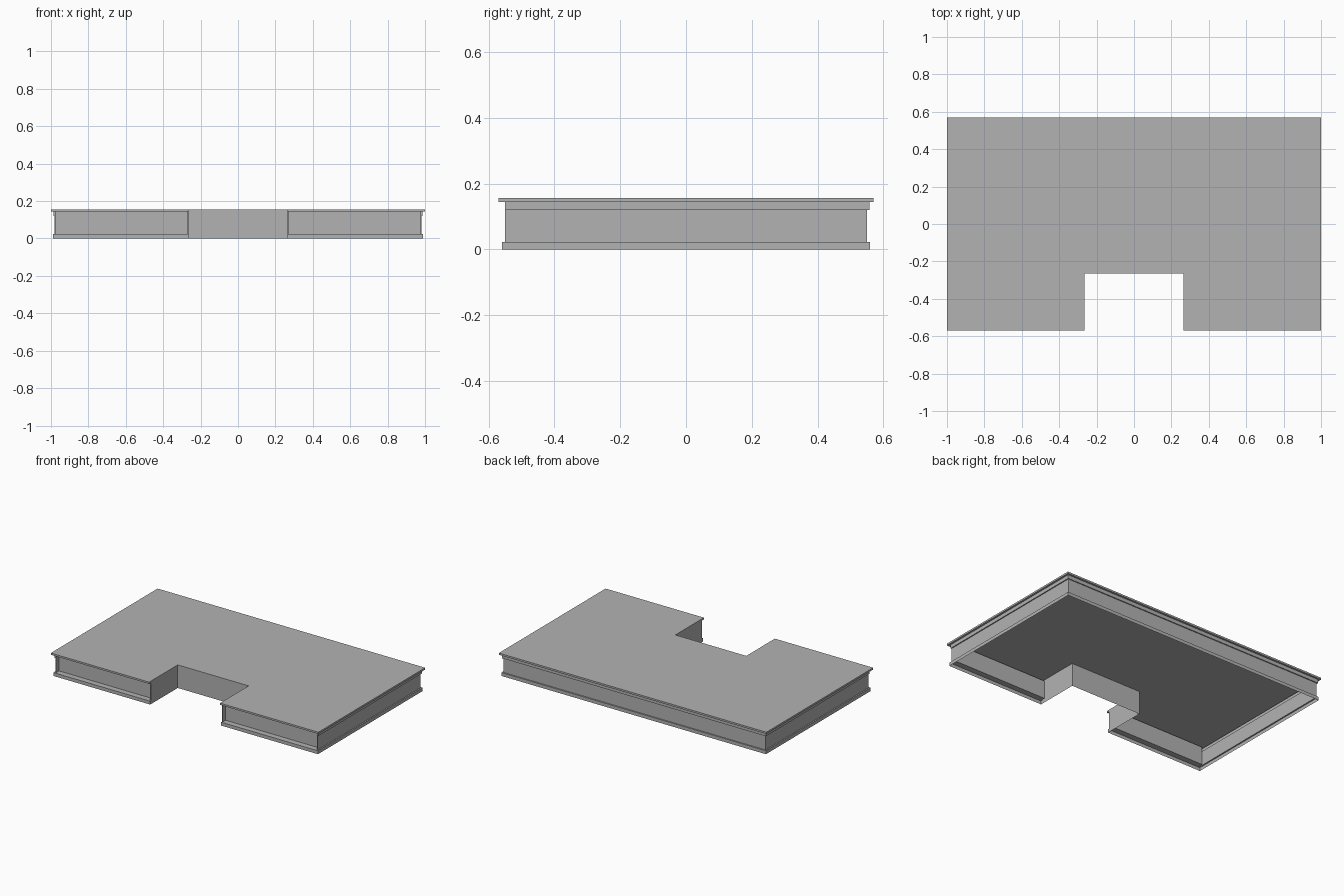
import bpy
import bmesh

cube = bpy.data.objects.get("Cube")
if cube:
    bpy.data.objects.remove(cube, do_unlink=True)

# One plain grey for everything
grey = bpy.data.materials.new("plain_grey")
grey.use_nodes = True
COLOR = (0.45, 0.45, 0.45, 1)
grey.diffuse_color = COLOR
grey.node_tree.nodes["Principled BSDF"].inputs["Base Color"].default_value = COLOR

# Half width, half depth, notch half width, notch back, recess depth
X, Y, N, NOTCH_Y, RECESS = 1.0, 0.57, 0.265, -0.265, 0.05
TOP, SLAB, MOULD, BASE = 0.156, 0.144, 0.12, 0.023
WALL, LIP, FOOT = 0.02, 0.013, 0.011


def make_object(name, polygons):
    """Build a flat-shaded sheet object from polygons."""
    bm = bmesh.new()
    for poly in polygons:
        bm.faces.new([bm.verts.new(p) for p in poly])
    bmesh.ops.remove_doubles(bm, verts=bm.verts[:], dist=0.0001)
    bmesh.ops.recalc_face_normals(bm, faces=bm.faces[:])
    mesh = bpy.data.meshes.new(name)
    bm.to_mesh(mesh)
    bm.free()
    mesh.materials.append(grey)
    obj = bpy.data.objects.new(name, mesh)
    bpy.context.collection.objects.link(obj)
    return obj


def path(offset, front, z):
    """Plan outline from one notch corner round the back to the other."""
    x, y, f = X - offset, Y - offset, front - Y
    half = [(N, f, z), (x, f, z), (x, y, z)]
    return [(-px, py, pz) for px, py, pz in half] + half[::-1]


def sweep(levels, closed_front=True):
    """Quads between consecutive (offset, front offset, z) levels."""
    rings = [path(*level) for level in levels]
    quads = []
    for a, b in zip(rings, rings[1:]):
        for i in range(len(a) - 1):
            if closed_front or i not in (0, 4):
                quads.append([a[i], a[i + 1], b[i + 1], b[i]])
    return quads


# Top slab with its overhanging edge
deck = [(N, NOTCH_Y, TOP), (-N, NOTCH_Y, TOP)] + path(0, 0, TOP)
make_object("top_slab", [deck] + sweep([(0, 0, TOP), (0, 0, SLAB), (LIP, WALL, SLAB)]))

# Stepped moulding and wall on the sides and back
make_object("side_and_back_walls", sweep(
    [(LIP, WALL, SLAB), (LIP, WALL, MOULD), (WALL, WALL, MOULD), (WALL, WALL, BASE)],
    closed_front=False))

# Projecting base strip
make_object("base_strip", sweep([(WALL, WALL, BASE), (FOOT, FOOT, BASE), (FOOT, FOOT, 0)]))

# Recessed front panels and notch side walls
for side, label in ((1, "left"), (-1, "right")):
    def rect(x0, x1, y, z0, z1):
        return [(side * x, y, z) for x, z in ((x0, z0), (x1, z0), (x1, z1), (x0, z1))]

    front, border = WALL - Y, 0.006
    x0, x1, xw = N + border, X - WALL - border, X - WALL
    outer = rect(x0, x1, front, BASE, SLAB)
    inner = rect(x0, x1, RECESS - Y, BASE, SLAB)
    faces = [inner]
    for i in range(4):
        j = (i + 1) % 4
        faces.append([outer[i], outer[j], inner[j], inner[i]])
    faces += [rect(N, x0, front, BASE, SLAB), rect(x1, xw, front, BASE, SLAB),
              rect(xw, X - LIP, front, MOULD, SLAB)]
    make_object(label + "_front_panel", faces)

    profile = [(0, TOP), (0, SLAB), (WALL, SLAB), (WALL, BASE), (FOOT, BASE), (FOOT, 0)]
    cheek = [(side * N, f - Y, z) for f, z in profile]
    cheek += [(side * N, NOTCH_Y, 0), (side * N, NOTCH_Y, TOP)]
    make_object(label + "_notch_wall", [cheek])

# Plain wall at the back of the notch
make_object("notch_back_wall", [[(-N, NOTCH_Y, 0), (N, NOTCH_Y, 0),
                                 (N, NOTCH_Y, TOP), (-N, NOTCH_Y, TOP)]])
